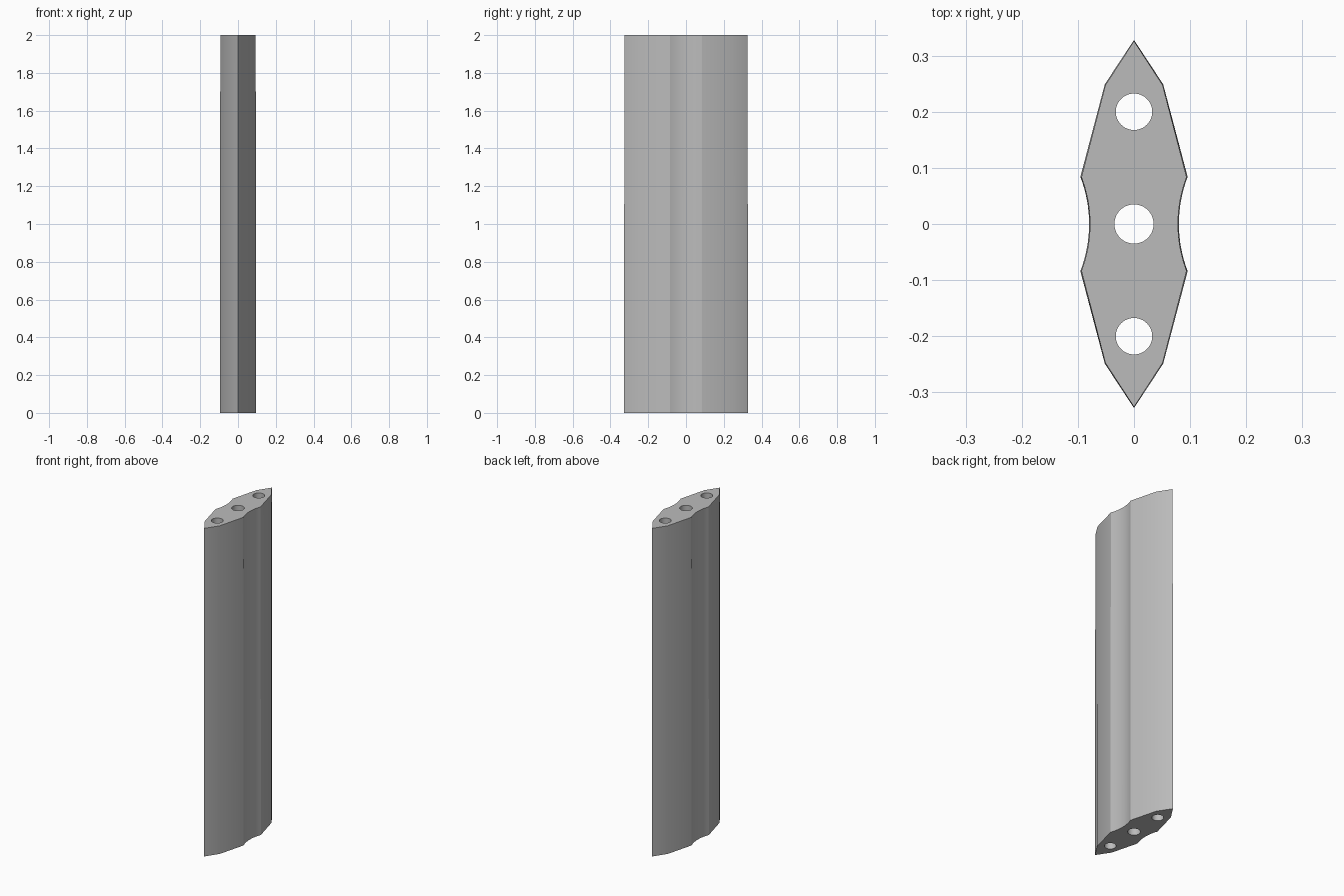
import bpy
import bmesh
from math import sin, cos, asin, pi, radians

cube = bpy.data.objects.get("Cube")
if cube:
    bpy.data.objects.remove(cube, do_unlink=True)

HEIGHT = 2.0
TOP_SCALE = (0.98, 0.994)      # slight draft towards the top
HOLES = ((-0.2, 0.0325), (0.0, 0.035), (0.2, 0.0325))   # y centre, radius

grey = bpy.data.materials.new("plain_grey")
grey.use_nodes = True
colour = (0.5, 0.5, 0.5, 1.0)
grey.diffuse_color = colour
grey.node_tree.nodes["Principled BSDF"].inputs["Base Color"].default_value = colour


def outline():
    """Pointed profile with a concave scallop on each side."""
    radius, half = 0.234, 0.084
    sweep = asin(half / radius)
    steps = 16
    scallop = []
    for i in range(steps + 1):
        a = sweep * (2 * i / steps - 1)
        scallop.append((0.08 + radius * (1 - cos(a)), radius * sin(a)))
    right = [(0.0, -0.328), (0.052, -0.249)] + scallop + [(0.052, 0.249)]
    return right + [(-x, -y) for x, y in right]


def circle(y, radius, sides=48):
    return [(radius * cos(2 * pi * i / sides), y + radius * sin(2 * pi * i / sides))
            for i in range(sides)]


def add_wall(bm, points, scale):
    """Side wall between the bottom and top loops; returns both loops' edges."""
    low = [bm.verts.new((x, y, 0)) for x, y in points]
    high = [bm.verts.new((x * scale[0], y * scale[1], HEIGHT)) for x, y in points]
    n = len(points)
    for i in range(n):
        j = (i + 1) % n
        bm.faces.new((low[i], low[j], high[j], high[i]))
    return [[bm.edges.get((ring[i], ring[(i + 1) % n])) for i in range(n)]
            for ring in (low, high)]


# Outer wall and the three through holes
bm = bmesh.new()
rings = [add_wall(bm, outline(), TOP_SCALE)]
rings += [add_wall(bm, circle(y, r), (1, 1)) for y, r in HOLES]

# End caps, filled around the holes
for end in (0, 1):
    edges = [e for ring in rings for e in ring[end]]
    bmesh.ops.triangle_fill(bm, use_beauty=True, edges=edges)
bmesh.ops.recalc_face_normals(bm, faces=bm.faces)

mesh = bpy.data.meshes.new("extruded_bar")
bm.to_mesh(mesh)
bm.free()
mesh.materials.append(grey)
bar = bpy.data.objects.new("extruded_bar", mesh)
bpy.context.collection.objects.link(bar)

# Smooth curves, crisp corners
bpy.ops.object.select_all(action="DESELECT")
bar.select_set(True)
bpy.context.view_layer.objects.active = bar
bpy.ops.object.shade_smooth_by_angle(angle=radians(30))
